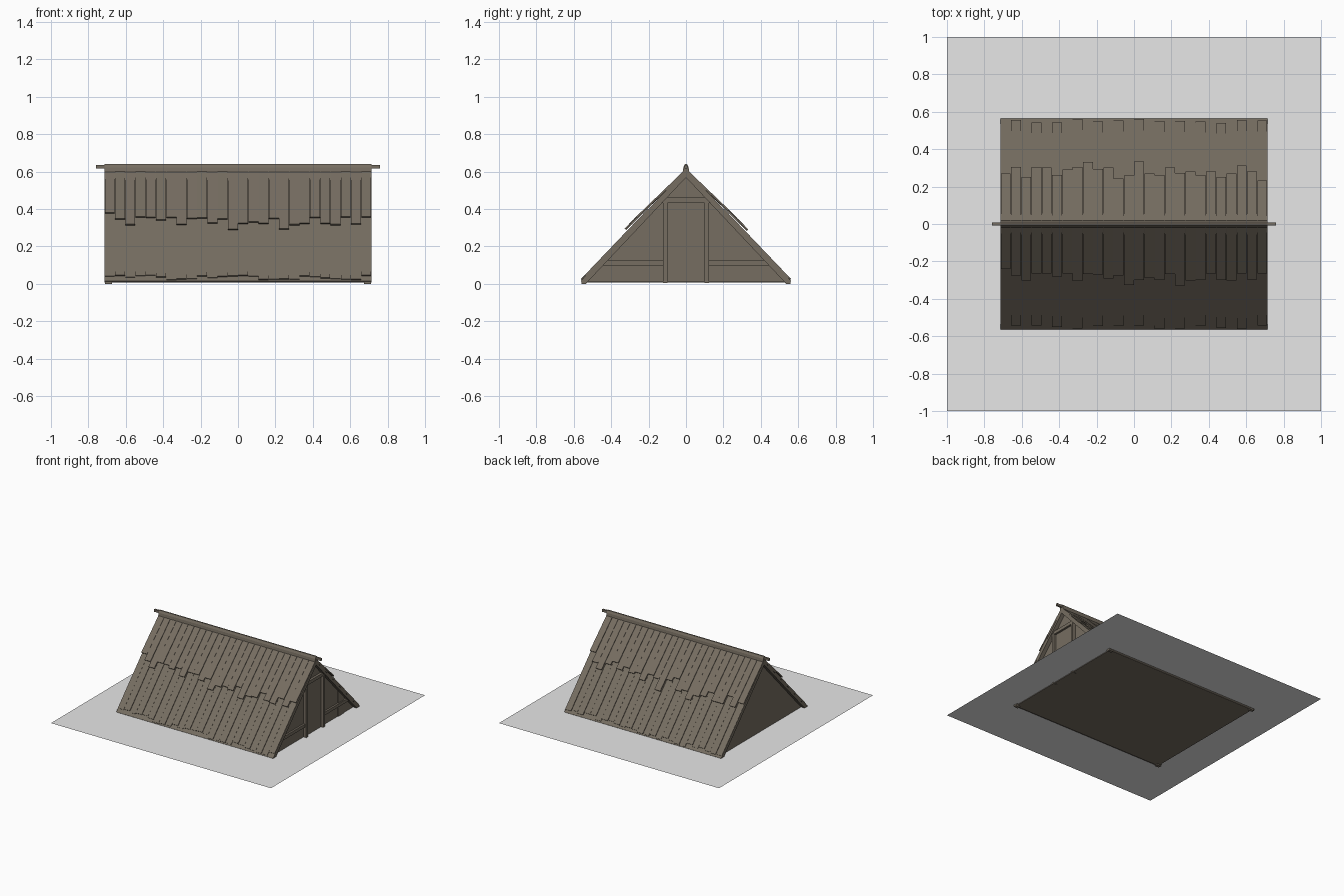
import bpy, bmesh, math, random

if "Cube" in bpy.data.objects:
    bpy.data.objects.remove(bpy.data.objects["Cube"])

random.seed(4)


def material(name, rgb):
    m = bpy.data.materials.new(name)
    m.diffuse_color = (*rgb, 1)
    m.use_nodes = True
    m.node_tree.nodes["Principled BSDF"].inputs["Base Color"].default_value = m.diffuse_color
    return m


WOOD = material("weathered wood", (0.18, 0.153, 0.119))
GROUND = material("pale grey ground", (0.8, 0.8, 0.8))


def prism(bm, pts, x0, x1):
    """Extrude a y-z outline from x0 to x1."""
    a = [bm.verts.new((x0, y, z)) for y, z in pts]
    b = [bm.verts.new((x1, y, z)) for y, z in pts]
    n = len(pts)
    bm.faces.new(a)
    bm.faces.new(b[::-1])
    for i in range(n):
        bm.faces.new((a[i], b[i], b[(i + 1) % n], a[(i + 1) % n]))


def box(bm, x0, x1, y0, y1, z0, z1):
    prism(bm, [(y0, z0), (y1, z0), (y1, z1), (y0, z1)], x0, x1)


def finish(name, bm, mat=WOOD):
    bmesh.ops.recalc_face_normals(bm, faces=bm.faces[:])
    me = bpy.data.meshes.new(name)
    bm.to_mesh(me)
    bm.free()
    ob = bpy.data.objects.new(name, me)
    me.materials.append(mat)
    bpy.context.collection.objects.link(ob)
    return ob


# Roof slope: outer surface runs from (0, APEX) to (EAVE, FOOT)
APEX, EAVE, FOOT = 0.612, 0.563, 0.015
SLOPE = (APEX - FOOT) / EAVE
L = math.hypot(1, SLOPE)
NY, NZ = SLOPE / L, 1 / L
HALF = 0.713
COUNT = 26
STEP = 2 * HALF / COUNT


def on_roof(y, lift, side):
    return (side * (y + NY * lift), APEX - SLOPE * y + NZ * lift)


def sloped(y0, y1, lift0, lift1, t, side):
    """Outline of a board lying on the slope, lift = height of its underside."""
    return [on_roof(y0, lift0, side), on_roof(y1, lift1, side),
            on_roof(y1, lift1 + t, side), on_roof(y0, lift0 + t, side)]


# Ground sheet
bm = bmesh.new()
bm.faces.new([bm.verts.new((x, y, 0.014)) for x, y in ((-1, -1), (1, -1), (1, 1), (-1, 1))])
finish("ground_sheet", bm, GROUND)

# Floor, reaching just below the ground sheet
bm = bmesh.new()
box(bm, -0.70, 0.70, -0.55, 0.55, 0.007, 0.012)
finish("floor", bm)

# Upper board ends: height on the front, distance from ridge on the back
front_z = [.38, .345, .315, .355, .355, .34, .355, .315, .35, .35, .325, .345, .29,
           .32, .33, .32, .35, .29, .315, .32, .355, .32, .315, .355, .32, .355]
back_y = [.27, .3, .25, .3, .3, .26, .29, .3, .33, .29, .3, .24, .26,
          .33, .27, .26, .3, .27, .28, .26, .28, .25, .27, .31, .28, .23]

for side, label in ((-1, "front"), (1, "back")):
    # Base slope
    bm = bmesh.new()
    prism(bm, [(0, APEX), (0, APEX - 0.017), on_roof(EAVE, -0.012, side),
               on_roof(EAVE, 0, side)], -HALF, HALF)
    finish(label + "_roof_slope", bm)

    # Lower boards, nearly flush with the slope
    bm = bmesh.new()
    for i in range(COUNT):
        x = -HALF + i * STEP
        end = random.uniform(0.535, 0.56)
        prism(bm, sloped(0.2, end, -0.006, -0.003, 0.007 + 0.002 * (i % 2), side),
              x + 0.001, x + STEP - 0.001)
    finish(label + "_lower_boards", bm)

    # Upper boards, tilted outward at their lower ends
    bm = bmesh.new()
    for i in range(COUNT):
        x = -HALF + i * STEP
        end = (APEX + 0.02 - front_z[i]) / SLOPE - 0.01 if side < 0 else back_y[i] - 0.012
        k = end / 0.31
        odd = 0.003 * (i % 2)
        prism(bm, sloped(0.005, end, -0.006, 0.010 * k + odd, 0.009, side),
              x + 0.001, x + STEP - 0.001)
    finish(label + "_upper_boards", bm)

    # Rafters at both gable ends, feet cut flat on the ground
    bm = bmesh.new()
    depth = 0.044
    for x0, x1 in ((-0.712, -0.675), (0.675, 0.712)):
        prism(bm, [(0, APEX - 0.002), (0, APEX - depth),
                   (side * (APEX - depth) / SLOPE, 0), (side * 0.560, 0),
                   (side * 0.560, 0.016)], x0, x1)
    finish(label + "_gable_rafters", bm)

# Ridge cap and pole
bm = bmesh.new()
prism(bm, [(-0.018, 0.595), (0.018, 0.595), (0.014, 0.622), (0.005, 0.640),
           (-0.005, 0.640), (-0.014, 0.622)], -HALF, HALF)
finish("ridge_cap", bm)
bm = bmesh.new()
box(bm, -0.76, 0.76, -0.008, 0.008, 0.615, 0.634)
finish("ridge_pole", bm)

# Gable walls, set back under the roof ends
for s, label in ((-1, "left"), (1, "right")):
    bm = bmesh.new()
    prism(bm, [(-0.545, 0.012), (0.545, 0.012), (0, 0.59)], s * 0.66, s * 0.68)
    finish(label + "_gable_wall", bm)

# Timber frame on the right gable
bm = bmesh.new()
for s in (-1, 1):
    box(bm, 0.675, 0.705, s * 0.10, s * 0.122, 0.003, 0.44)
    prism(bm, [(s * 0.12, 0.098), (s * 0.45, 0.098), (s * 0.425, 0.124), (s * 0.12, 0.124)],
          0.675, 0.695)
prism(bm, [(-0.15, 0.433), (0.15, 0.433), (0.125, 0.46), (-0.125, 0.46)], 0.675, 0.700)
finish("gable_frame", bm)

# Side board beside the doorway
bm = bmesh.new()
prism(bm, [(0.32, 0.012), (0.40, 0.012), (0.40, 0.15), (0.32, 0.235)], 0.675, 0.685)
finish("gable_side_board", bm)

# Door panel between the posts
bm = bmesh.new()
box(bm, 0.675, 0.684, -0.10, 0.10, 0.012, 0.433)
finish("door", bm)
